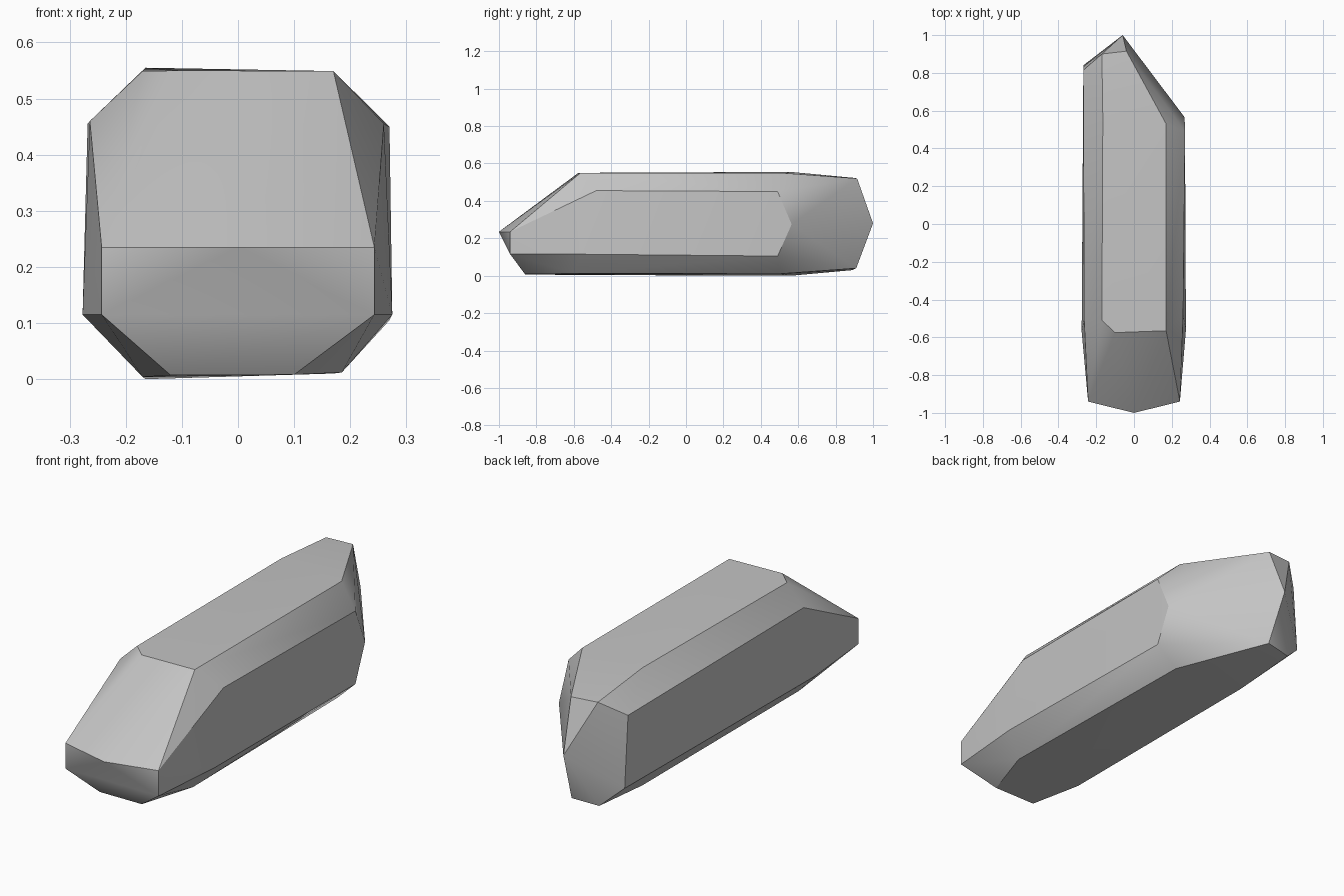
import bpy
import bmesh
import math

default_cube = bpy.data.objects.get("Cube")
if default_cube:
    bpy.data.objects.remove(default_cube, do_unlink=True)


def make_material(name, color):
    material = bpy.data.materials.new(name)
    material.use_nodes = True
    material.diffuse_color = color
    shader = next(n for n in material.node_tree.nodes if n.type == "BSDF_PRINCIPLED")
    shader.inputs["Base Color"].default_value = color
    return material


def mirrored(x, y, z):
    """Return a corner and its twin on the other side."""
    return [(x, y, z), (-x, y, z)]


def convex_block(name, corners, material):
    """Wrap a flat-faceted convex block around its corners."""
    mesh = bpy.data.meshes.new(name)
    bm = bmesh.new()
    for corner in corners:
        bm.verts.new(corner)
    hull = bmesh.ops.convex_hull(bm, input=list(bm.verts))
    unused = {v for v in hull["geom_interior"] + hull["geom_unused"]
              if isinstance(v, bmesh.types.BMVert)}
    bmesh.ops.delete(bm, geom=list(unused), context="VERTS")
    bmesh.ops.dissolve_limit(bm, angle_limit=math.radians(1), verts=list(bm.verts),
                             edges=list(bm.edges))
    bmesh.ops.recalc_face_normals(bm, faces=list(bm.faces))
    bm.to_mesh(mesh)
    bm.free()
    mesh.materials.append(material)
    block = bpy.data.objects.new(name, mesh)
    bpy.context.collection.objects.link(block)
    return block


# Blunt nose with a slightly pointed brow
nose = [(0, -1, .235)]
nose += mirrored(.243, -.94, .235) + mirrored(.243, -.94, .115)

# Flat top, cut obliquely at the back
top = [(-.17, -.51, .549), (-.1, -.575, .55), (.17, -.565, .549),
       (.17, .53, .548), (-.165, .56, .555), (-.17, .9, .523)]

# Upper and lower edges of the two side faces
left_side = [(.26, -.48, .455), (.27, .49, .45), (.268, .565, .275),
             (.275, -.56, .115), (.27, .49, .105)]
right_side = [(-.264, -.5, .46), (-.268, .815, .455),
              (-.277, -.57, .115), (-.268, .84, .12)]

# Flat underside
base = [(.1, -.86, .008), (-.12, -.86, .007), (.185, -.6, .012),
        (-.17, -.6, .004), (.17, .5, .01), (-.165, .56, 0), (-.17, .89, .03)]

# Off-centre pointed tail
tail = [(-.04, .915, .52), (-.06, 1, .28), (-.04, .91, .04)]

stone_grey = make_material("stone grey", (.55, .55, .55, 1))
crystal = convex_block("crystal_body",
                       nose + top + left_side + right_side + base + tail, stone_grey)

# Soften the shallow facets and keep the main edges crisp
bpy.ops.object.select_all(action="DESELECT")
crystal.select_set(True)
bpy.context.view_layer.objects.active = crystal
bpy.ops.object.shade_smooth_by_angle(angle=math.radians(30))
